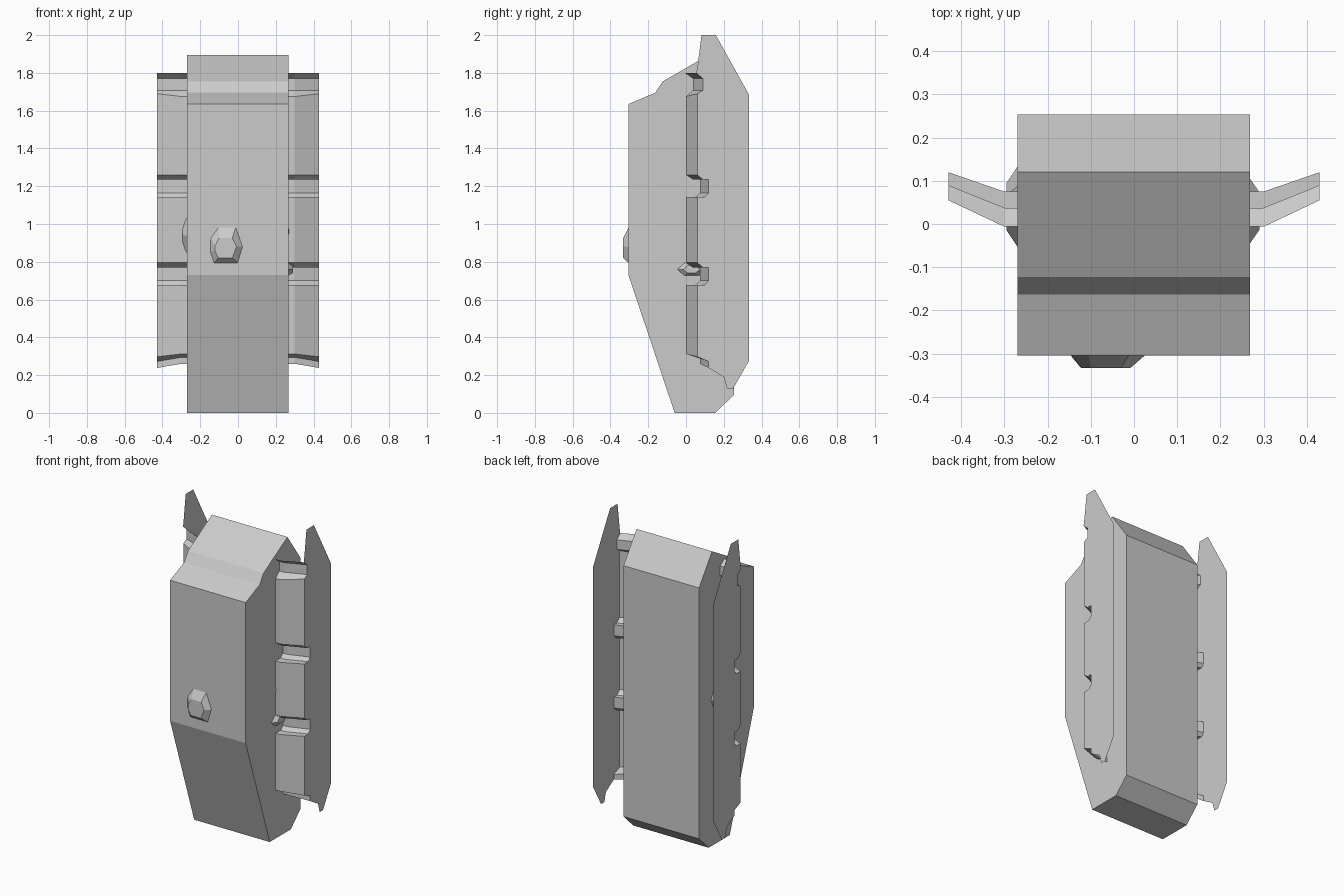
import bpy

if "Cube" in bpy.data.objects:
    bpy.data.objects.remove(bpy.data.objects["Cube"])


def make(name, verts, faces, mirror=False):
    me = bpy.data.meshes.new(name)
    me.from_pydata(verts, [], faces)
    ob = bpy.data.objects.new(name, me)
    bpy.context.collection.objects.link(ob)
    if mirror:
        ob.modifiers.new("mirror", 'MIRROR')
    return ob


def loft(name, rings):
    """Closed solid through equal-length rings."""
    n = len(rings[0])
    verts = [v for r in rings for v in r]
    faces = [list(range(n))[::-1], list(range(len(verts) - n, len(verts)))]
    for k in range(len(rings) - 1):
        for i in range(n):
            j = (i + 1) % n
            faces.append([k * n + i, k * n + j, (k + 1) * n + j, (k + 1) * n + i])
    return make(name, verts, faces)


# Main body: side profile (y, z) extruded across x
body = [(-0.06, 0), (0.155, 0), (0.253, 0.095), (0.253, 1.71), (0.12, 1.895),
        (-0.123, 1.755), (-0.163, 1.695), (-0.305, 1.635), (-0.305, 0.73)]
loft("main_body", [[(x, y, z) for y, z in body] for x in (-0.27, 0.268)])

# Folded front edge of the side plates: (y, z, rise of the inner end)
edge = [(0.055, 1.80, 0), (0.09, 1.77, 0), (0.09, 1.708, 0), (0.06, 1.69, -0.015)]
for top in (1.26, 0.795):
    edge += [(0.06, top, 0), (0.09, top - 0.025, 0), (0.12, top - 0.025, 0),
             (0.12, top - 0.095, 0), (0.10, top - 0.117, 0), (0.06, top - 0.117, 0)]
edge += [(0.06, 0.297, 0.015), (0.12, 0.272, 0.022), (0.12, 0.238, 0.022)]

# Bent panel linking body and plate
n = len(edge)
panel = []
for x, inner in ((0.265, 1), (0.30, 1), (0.43, 0)):
    panel += [(x, 1.25 * y - 0.075 if inner else y, z + dz * inner) for y, z, dz in edge]
faces = [[k * n + i, k * n + i + 1, (k + 1) * n + i + 1, (k + 1) * n + i]
         for k in range(2) for i in range(n - 1)]
make("bent_panel", panel, faces, mirror=True)

# Thin upright side plate
outline = [(y, z) for y, z, _ in edge]
outline += [(0.20, 0.19), (0.217, 0.13), (0.25, 0.13), (0.333, 0.275),
            (0.333, 1.685), (0.158, 2.0), (0.082, 2.0), (0.063, 1.85)]
make("side_plate", [(0.43, y, z) for y, z in outline],
     [list(range(len(outline)))], mirror=True)

# Faceted front knob
base = [(-0.15, 0.85), (-0.148, 0.93), (-0.105, 0.99), (-0.01, 0.99),
        (0.03, 0.88), (0.003, 0.79), (-0.13, 0.79)]
cap = [(-0.123, 0.86), (-0.122, 0.885), (-0.10, 0.925), (-0.03, 0.925),
       (-0.008, 0.88), (-0.03, 0.82), (-0.105, 0.82)]
loft("front_knob", [[(x, -0.30, z) for x, z in base], [(x, -0.333, z) for x, z in cap]])


# Faceted side knobs, mostly hidden behind the panels
def side_knob(name, x0, x1, y, z, ry, rz):
    shape = [(-1, 0), (-0.5, 1), (0.5, 1), (1, 0), (0.5, -1), (-0.5, -1)]
    loft(name, [[(x, y + a * ry * s, z + b * rz * s) for a, b in shape]
                for x, s in ((x0, 1), (x1, 0.55))])


side_knob("left_knob", -0.265, -0.295, 0.04, 0.94, 0.10, 0.10)
side_knob("right_knob", 0.265, 0.29, 0.03, 0.76, 0.08, 0.035)
side_knob("right_upper_knob", 0.265, 0.275, 0.03, 0.96, 0.04, 0.08)
